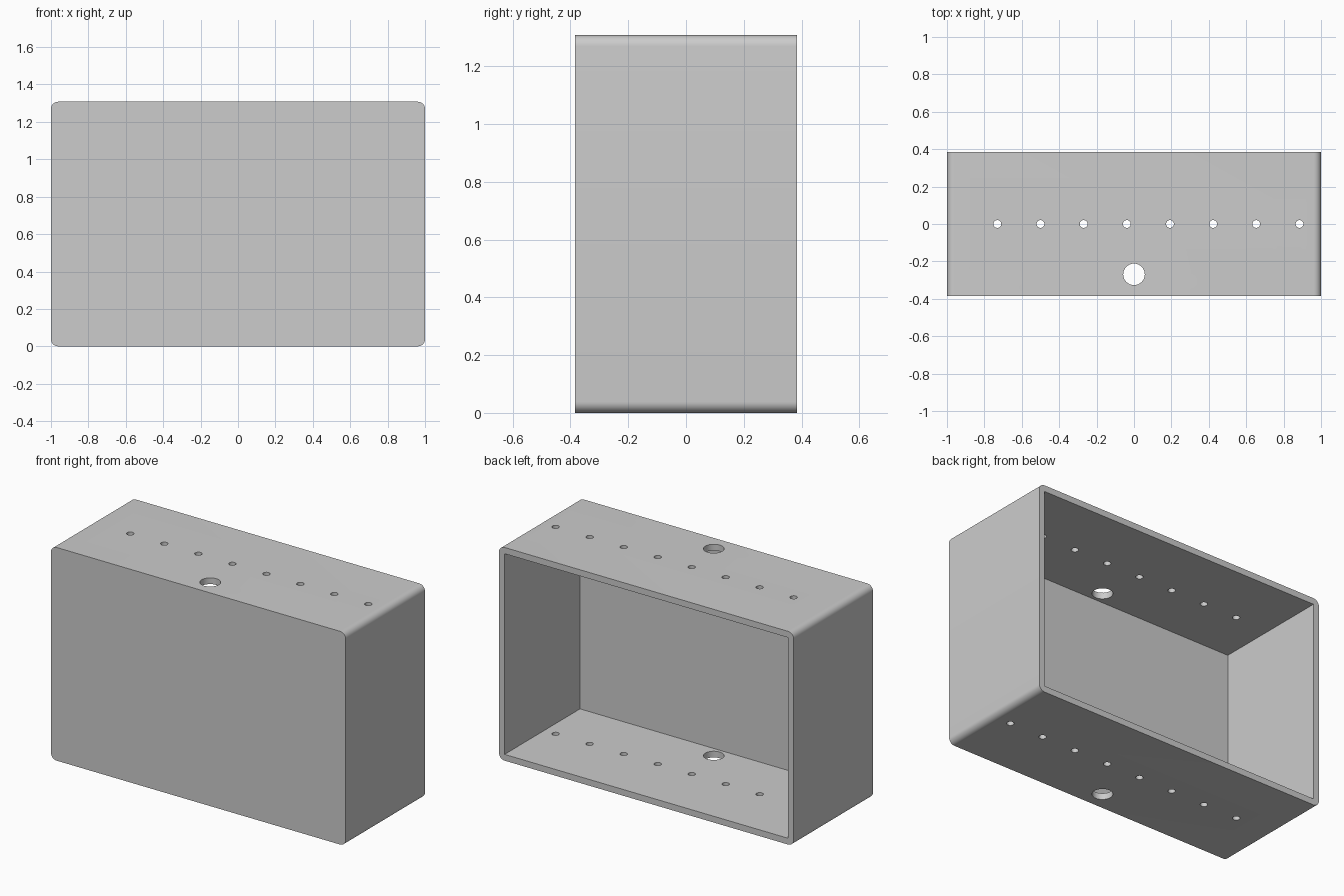
import bpy, bmesh
from mathutils import Matrix, Vector

if "Cube" in bpy.data.objects:
    bpy.data.objects.remove(bpy.data.objects["Cube"], do_unlink=True)

MM = 2 / 260                      # the long side is 260 small units
W, D, H, WALL = 260 * MM, 100 * MM, 170 * MM, 5 * MM

grey = bpy.data.materials.new("light grey")
grey.use_nodes = True
color = (0.604, 0.604, 0.604, 1)
grey.diffuse_color = color
grey.node_tree.nodes["Principled BSDF"].inputs["Base Color"].default_value = color


def make_object(name, bm):
    mesh = bpy.data.meshes.new(name)
    bm.to_mesh(mesh)
    bm.free()
    mesh.materials.append(grey)
    ob = bpy.data.objects.new(name, mesh)
    bpy.context.collection.objects.link(ob)
    return ob


def box(name, size, centre, radius=0):
    bm = bmesh.new()
    bmesh.ops.create_cube(bm, size=1, matrix=Matrix.Translation(centre) @ Matrix.Diagonal((*size, 1)))
    if radius:
        # round only the edges running front to back
        edges = [e for e in bm.edges if abs(e.verts[0].co.y - e.verts[1].co.y) > size[1] / 2]
        bmesh.ops.bevel(bm, geom=edges, offset=radius, segments=8, profile=0.5, affect='EDGES')
    return make_object(name, bm)


def cut(target, cutter):
    cutter.hide_render = True
    mod = target.modifiers.new("cut", 'BOOLEAN')
    mod.operation, mod.solver, mod.object = 'DIFFERENCE', 'EXACT', cutter
    bpy.context.view_layer.objects.active = target
    bpy.ops.object.modifier_apply(modifier=mod.name)
    bpy.data.objects.remove(cutter, do_unlink=True)


# Shell with rounded long edges
shell = box("enclosure_shell", (W, D, H), (0, 0, H / 2), WALL)

# Cavity, open at the back, with a solid front wall
cut(shell, box("cavity_cutter", (W - 2 * WALL, D, H - 2 * WALL), (0, WALL, H / 2)))

# Vertical drills: a row of small holes and one cable hole, through top and bottom
drills = bmesh.new()
holes = [(-95 + 30 * i, 0, 2.7) for i in range(8)] + [(0, -35, 7.5)]
for x, y, r in holes:
    bmesh.ops.create_cone(drills, cap_ends=True, segments=32, radius1=r * MM, radius2=r * MM,
                          depth=H * 1.5, matrix=Matrix.Translation(Vector((x * MM, y * MM, H / 2))))
cut(shell, make_object("drill_cutter", drills))

# Smooth rounded edges and hole walls, keep corners sharp
bpy.ops.object.select_all(action='DESELECT')
shell.select_set(True)
bpy.context.view_layer.objects.active = shell
bpy.ops.object.shade_smooth_by_angle(angle=0.52)
